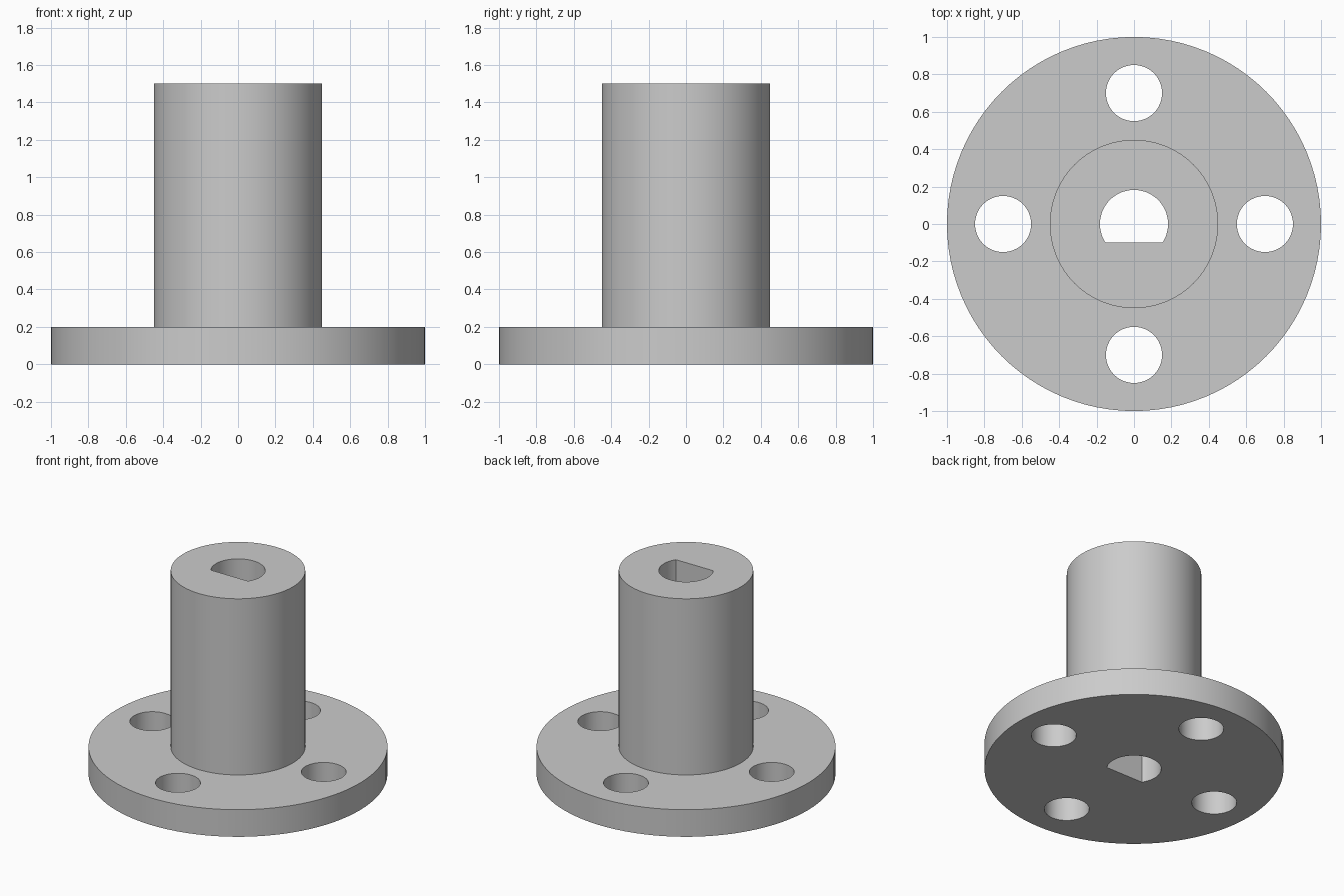
import bpy
import bmesh
import math

SIDES = 96

if "Cube" in bpy.data.objects:
    bpy.data.objects.remove(bpy.data.objects["Cube"], do_unlink=True)

# Plain grey finish
grey = bpy.data.materials.new("plain_grey")
grey.use_nodes = True
grey.diffuse_color = (0.6, 0.6, 0.6, 1)
grey.node_tree.nodes["Principled BSDF"].inputs["Base Color"].default_value = (0.6, 0.6, 0.6, 1)


def arc(radius, start=0.0, sweep=math.tau, cx=0.0, cy=0.0, n=SIDES):
    """Points along an arc; a full turn leaves out the repeated end point."""
    step = sweep / (n if sweep == math.tau else n - 1)
    return [(cx + radius * math.cos(start + i * step),
             cy + radius * math.sin(start + i * step)) for i in range(n)]


def loft(name, sections):
    """Closed solid through a stack of (outline, height) sections."""
    bm = bmesh.new()
    rings = [[bm.verts.new((x, y, z)) for x, y in outline] for outline, z in sections]
    for low, high in zip(rings, rings[1:]):
        for i in range(len(low)):
            j = (i + 1) % len(low)
            bm.faces.new((low[i], low[j], high[j], high[i]))
    bm.faces.new(rings[0][::-1])
    bm.faces.new(rings[-1])
    mesh = bpy.data.meshes.new(name)
    bm.to_mesh(mesh)
    bm.free()
    mesh.materials.append(grey)
    obj = bpy.data.objects.new(name, mesh)
    bpy.context.collection.objects.link(obj)
    return obj


# Round flange with a tall hub, as one stepped solid
flange, hub = arc(1.0), arc(0.45)
body = loft("flanged_hub", [(flange, 0), (flange, 0.2), (hub, 0.2), (hub, 1.5)])

# D-shaped shaft bore, flat towards the front
bore_radius, flat_y = 0.182, -0.1
flat_angle = math.asin(flat_y / bore_radius)
bore = arc(bore_radius, flat_angle, math.pi - 2 * flat_angle, n=64)
cutters = [loft("shaft_bore_cutter", [(bore, -0.1), (bore, 1.6)])]

# Four bolt holes around the flange
for k in range(4):
    angle = k * math.pi / 2
    hole = arc(0.15, cx=0.7 * math.cos(angle), cy=0.7 * math.sin(angle), n=64)
    cutters.append(loft(f"bolt_hole_cutter_{k + 1}", [(hole, -0.1), (hole, 0.3)]))

# Cut the openings, then drop the cutters
bpy.ops.object.select_all(action="DESELECT")
bpy.context.view_layer.objects.active = body
body.select_set(True)
for cutter in cutters:
    cutter.hide_render = True
    cut = body.modifiers.new(cutter.name, "BOOLEAN")
    cut.operation = "DIFFERENCE"
    cut.solver = "EXACT"
    cut.object = cutter
    bpy.ops.object.modifier_apply(modifier=cut.name)
    bpy.data.objects.remove(cutter, do_unlink=True)

# Smooth round walls with crisp rims
bpy.ops.object.shade_smooth_by_angle(angle=math.radians(30))
